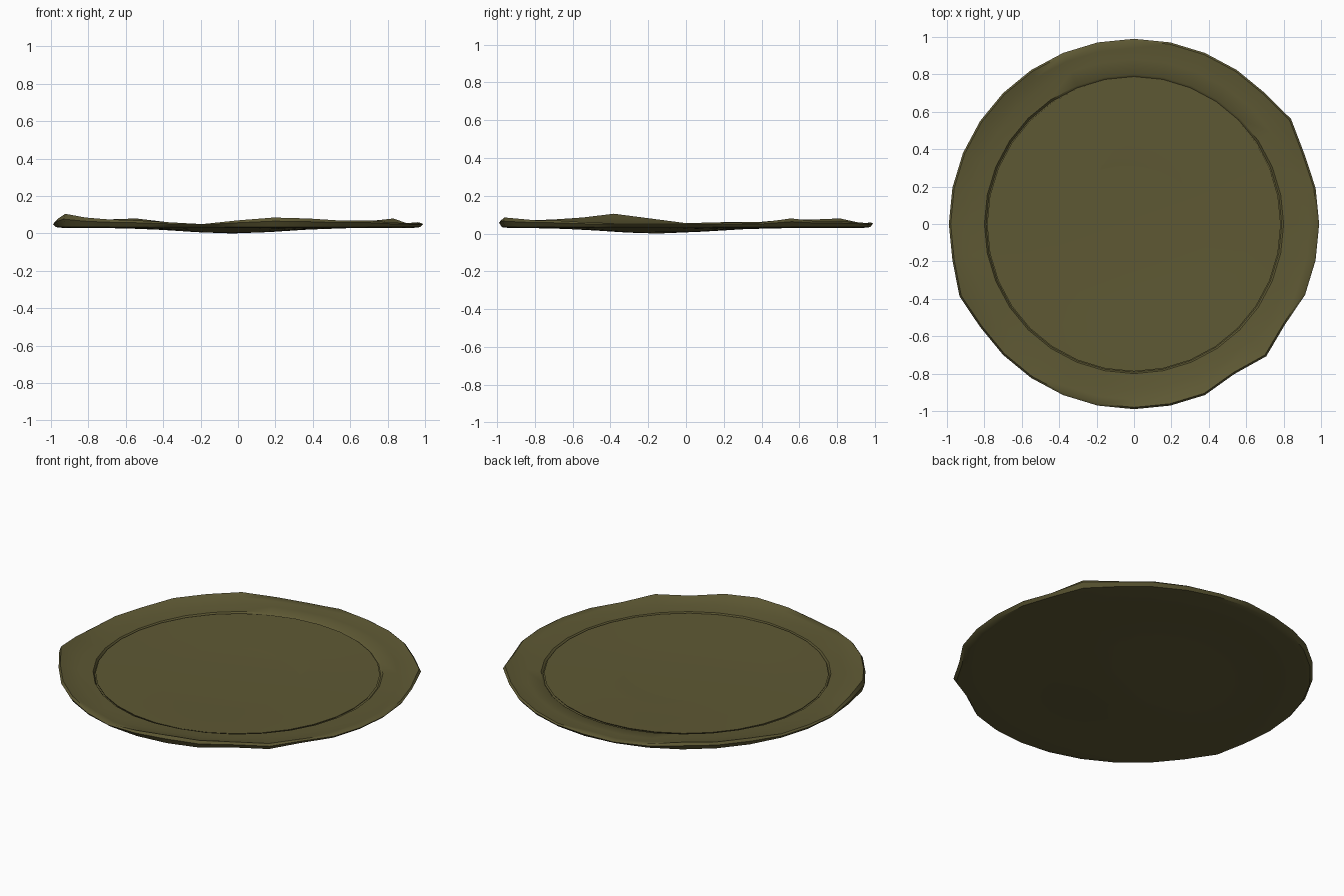
import bpy, bmesh, math

if "Cube" in bpy.data.objects:
    bpy.data.objects.remove(bpy.data.objects["Cube"])

SIDES = 32
# Height of the uneven rim, one value per side, counter-clockwise from +x
RIM = [.055, .06, .055, .08, .065, .065, .06, .055, .06, .05, .06, .08, .075, .075, .06, .06,
       .055, .08, .105, .085, .075, .07, .06, .05, .07, .085, .08, .07, .07, .06, .055, .055]
# Small dents in the outline (side index: radius)
DENTS = {2: .985, 3: 1.01, 27: .965, 28: 1.0, 29: .97, 18: 1.01}

olive = bpy.data.materials.new("dark olive")
olive.diffuse_color = (0.112, 0.099, 0.034, 1)
olive.use_nodes = True
olive.node_tree.nodes["Principled BSDF"].inputs["Base Color"].default_value = olive.diffuse_color


def sag(x, y):
    """Shallow dip of the underside, lowest slightly in front of the middle."""
    return .03 * (1 - math.exp(-((x + .03) ** 2 + (y + .15) ** 2) / .14))


def point(i, r, height):
    """Point on side i; rings drift towards the low spot near the middle."""
    a = math.tau * i / SIDES
    k = max(0, 1 - r / .8)
    x, y = r * math.cos(a) - .03 * k, r * math.sin(a) - .15 * k
    return x, y, height(i, x, y)


def lathe(name, rings):
    """Closed skin through rings of (radius function, height function)."""
    bm = bmesh.new()
    loops = []
    for radius, height in rings:
        n = 1 if radius(0) == 0 else SIDES
        loops.append([bm.verts.new(point(i, radius(i), height)) for i in range(n)])
    for a, b in zip(loops, loops[1:]):
        for i in range(SIDES):
            j = (i + 1) % SIDES
            if len(a) == 1:
                bm.faces.new((a[0], b[j], b[i]))
            elif len(b) == 1:
                bm.faces.new((a[i], a[j], b[0]))
            else:
                bm.faces.new((a[i], a[j], b[j], b[i]))
    bmesh.ops.recalc_face_normals(bm, faces=bm.faces)
    mesh = bpy.data.meshes.new(name)
    bm.to_mesh(mesh)
    bm.free()
    ob = bpy.data.objects.new(name, mesh)
    bpy.context.collection.objects.link(ob)
    mesh.materials.append(olive)
    bpy.context.view_layer.objects.active = ob
    ob.select_set(True)
    bpy.ops.object.shade_smooth_by_angle(angle=math.radians(40))
    ob.select_set(False)
    return ob


def flat(r):
    return lambda i: r


def edge(scale):
    return lambda i: DENTS.get(i, .99) * scale


def under(lift=0):
    return lambda i, x, y: sag(x, y) + lift


def rim(t, base=.042):
    return lambda i, x, y: base + (RIM[i] - base) * t


# Sagging plate with a wavy upturned rim
lathe("plate", [
    (flat(0), under()), (flat(.2), under()), (flat(.4), under()), (flat(.6), under()),
    (flat(.8), under()), (edge(.95), under()), (edge(.985), under(.004)),
    (edge(1), rim(.55)), (edge(.99), rim(1)), (edge(.95), rim(.62)),
    (flat(.88), rim(.3)), (flat(.80), rim(.12)), (flat(.79), under(.004)),
    (flat(.6), under(.008)), (flat(.4), under(.01)), (flat(.2), under(.01)), (flat(0), under(.01)),
])

# Thin round disc lying inside the rim
top = lambda i, x, y: .031 + .011 * min(1, (x * x + y * y) / .5)
lathe("inset_disc", [
    (flat(0), under(.013)), (flat(.4), under(.008)), (flat(.78), under(.005)),
    (flat(.785), top), (flat(.6), top), (flat(.4), top), (flat(.2), top), (flat(0), top),
])
